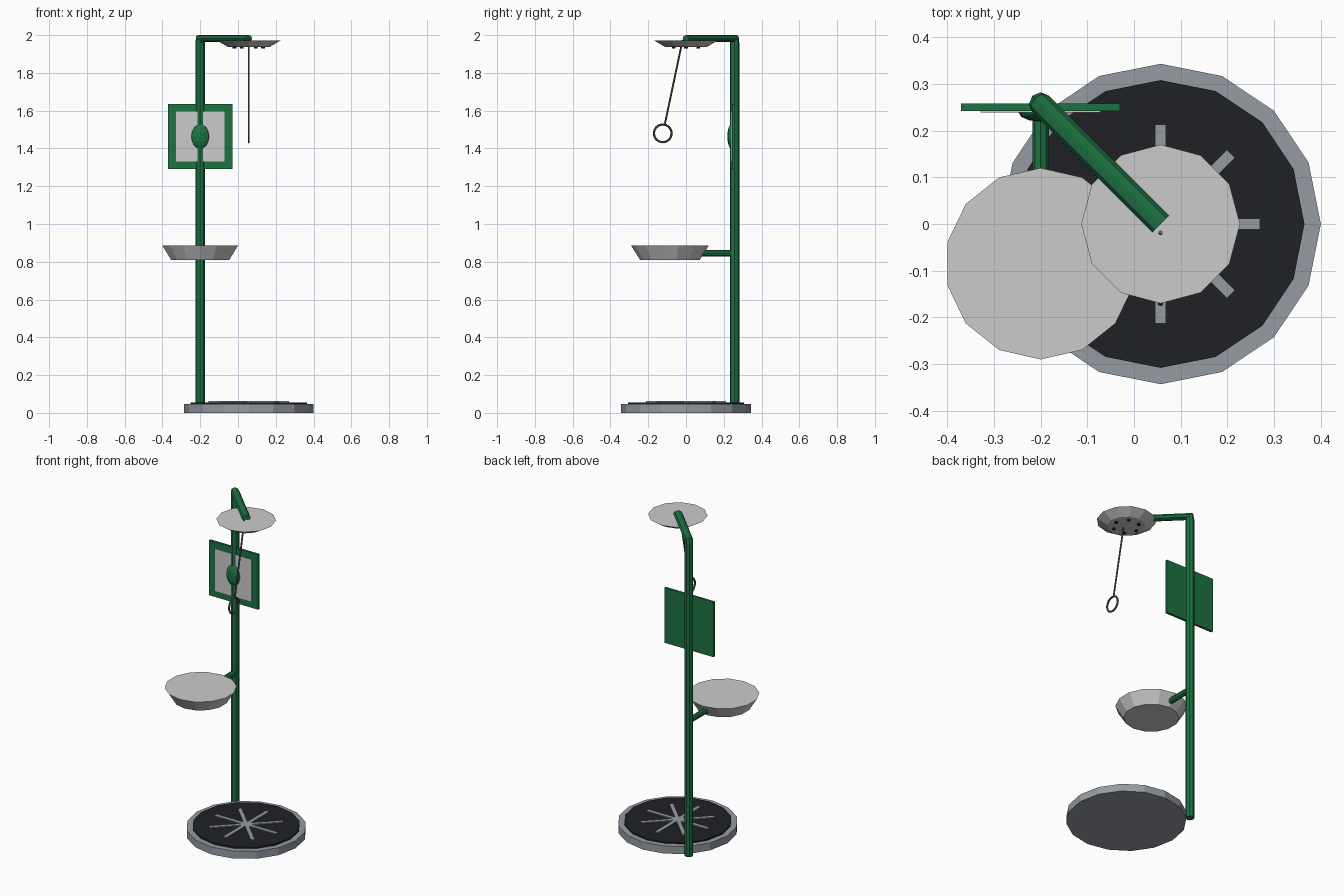
import bpy, bmesh
from math import sin, cos, pi, radians, sqrt
from mathutils import Vector, Matrix

if "Cube" in bpy.data.objects:
    bpy.data.objects.remove(bpy.data.objects["Cube"])


def material(name, r, g, b):
    m = bpy.data.materials.new(name)
    m.diffuse_color = (r, g, b, 1)
    m.use_nodes = True
    m.node_tree.nodes["Principled BSDF"].inputs["Base Color"].default_value = m.diffuse_color
    return m


GREEN = material("green_paint", 0.012, 0.17, 0.055)
BLACK = material("black_rubber", 0.014, 0.015, 0.018)
STEEL = material("dull_steel", 0.30, 0.33, 0.37)
DARK = material("dark_steel", 0.10, 0.10, 0.11)


def finish(name, bm, mat=None):
    bmesh.ops.recalc_face_normals(bm, faces=bm.faces)
    me = bpy.data.meshes.new(name)
    bm.to_mesh(me)
    bm.free()
    ob = bpy.data.objects.new(name, me)
    bpy.context.collection.objects.link(ob)
    if mat:
        me.materials.append(mat)
    return ob


def loft(name, rings, mat=None):
    """Bridge rings of equal point count and cap both ends."""
    bm = bmesh.new()
    loops = [[bm.verts.new(p) for p in ring] for ring in rings]
    n = len(loops[0])
    for a, b in zip(loops, loops[1:]):
        for i in range(n):
            j = (i + 1) % n
            bm.faces.new((a[i], a[j], b[j], b[i]))
    bm.faces.new(loops[0][::-1])
    bm.faces.new(loops[-1])
    return finish(name, bm, mat)


def ring(centre, r, n, u=(1, 0, 0), v=(0, 1, 0)):
    c, u, v = Vector(centre), Vector(u), Vector(v)
    return [c + r * (u * sin(2 * pi * i / n) + v * cos(2 * pi * i / n)) for i in range(n)]


def disc(name, x, y, z0, z1, r0, r1, n, mat=None):
    return loft(name, [ring((x, y, z0), r0, n), ring((x, y, z1), r1, n)], mat)


def box(name, centre, size, mat=None, turn=0):
    bm = bmesh.new()
    bmesh.ops.create_cube(bm, size=1, matrix=Matrix.Translation(centre)
                          @ Matrix.Rotation(turn, 4, 'Z') @ Matrix.Diagonal((*size, 1)))
    return finish(name, bm, mat)


CX = 0.057           # axis of the platform and shower head
PX, PY = -0.2, 0.257  # axis of the pole

# Foot platform with rubber mat and spokes
disc("platform", CX, 0, 0, 0.047, 0.343, 0.343, 16, STEEL)
disc("platform_mat", CX, 0, 0.04, 0.056, 0.308, 0.308, 16, BLACK)
for k in range(4):
    box(f"mat_spoke_{k + 1}", (CX, 0, 0.056), (0.426, 0.024, 0.012), STEEL, k * pi / 4)

# Pole bending into the overhead arm, one continuous octagonal tube
R, H = 0.025, 2 - 0.025 / sqrt(2)
d = Vector((1, -1, 0)).normalized()
side = Vector((1, 1, 0)).normalized()
down = Vector((0, 0, -1))
loft("pole_and_arm", [
    ring((PX, PY, 0), R, 8, side, d),
    ring((PX, PY, H - 0.022), R, 8, side, d),
    ring((PX, PY, H), R, 8, side, (d + down) / sqrt(2)),
    ring((CX, 0, H), R, 8, side, down / sqrt(2)),
], GREEN)

# Shower head with nozzles
disc("shower_head", CX, 0, 1.937, 1.972, 0.11, 0.17, 12)
for k in range(6):
    a = k * pi / 3
    disc(f"nozzle_{k + 1}", CX + 0.075 * cos(a), 0.075 * sin(a), 1.93, 1.94, 0.01, 0.01, 8, BLACK)

# Pull rod and ring handle
top, bottom = Vector((CX, -0.018, 1.975)), Vector((CX, -0.112, 1.528))
v = (bottom - top).normalized().cross(Vector((1, 0, 0)))
loft("pull_rod", [ring(top, 0.005, 6, (1, 0, 0), v), ring(bottom, 0.005, 6, (1, 0, 0), v)], DARK)
bpy.ops.mesh.primitive_torus_add(location=(CX, -0.123, 1.48), rotation=(0, radians(90), 0),
                                 major_radius=0.047, minor_radius=0.006,
                                 major_segments=16, minor_segments=6)
pull_ring = bpy.context.object
pull_ring.name = "pull_ring"
pull_ring.data.materials.append(DARK)

# Sign board, pale panel and domed oval
box("sign_board", (PX, 0.25, 1.463), (0.34, 0.015, 0.345), GREEN)
box("sign_panel", (PX, 0.242, 1.463), (0.257, 0.007, 0.265))
bm = bmesh.new()
bmesh.ops.create_uvsphere(bm, u_segments=12, v_segments=8, radius=1,
                          matrix=Matrix.Translation((PX, 0.24, 1.463))
                          @ Matrix.Diagonal((0.048, 0.021, 0.065, 1)))
finish("sign_oval", bm, GREEN)

# Eyewash bowl and its bracket
disc("eyewash_bowl", PX, -0.085, 0.81, 0.885, 0.158, 0.205, 14)
loft("bowl_bracket", [ring((PX, y, 0.846), 0.0175, 8, (1, 0, 0), (0, 0, 1))
                      for y in (PY, 0.05)], GREEN)
